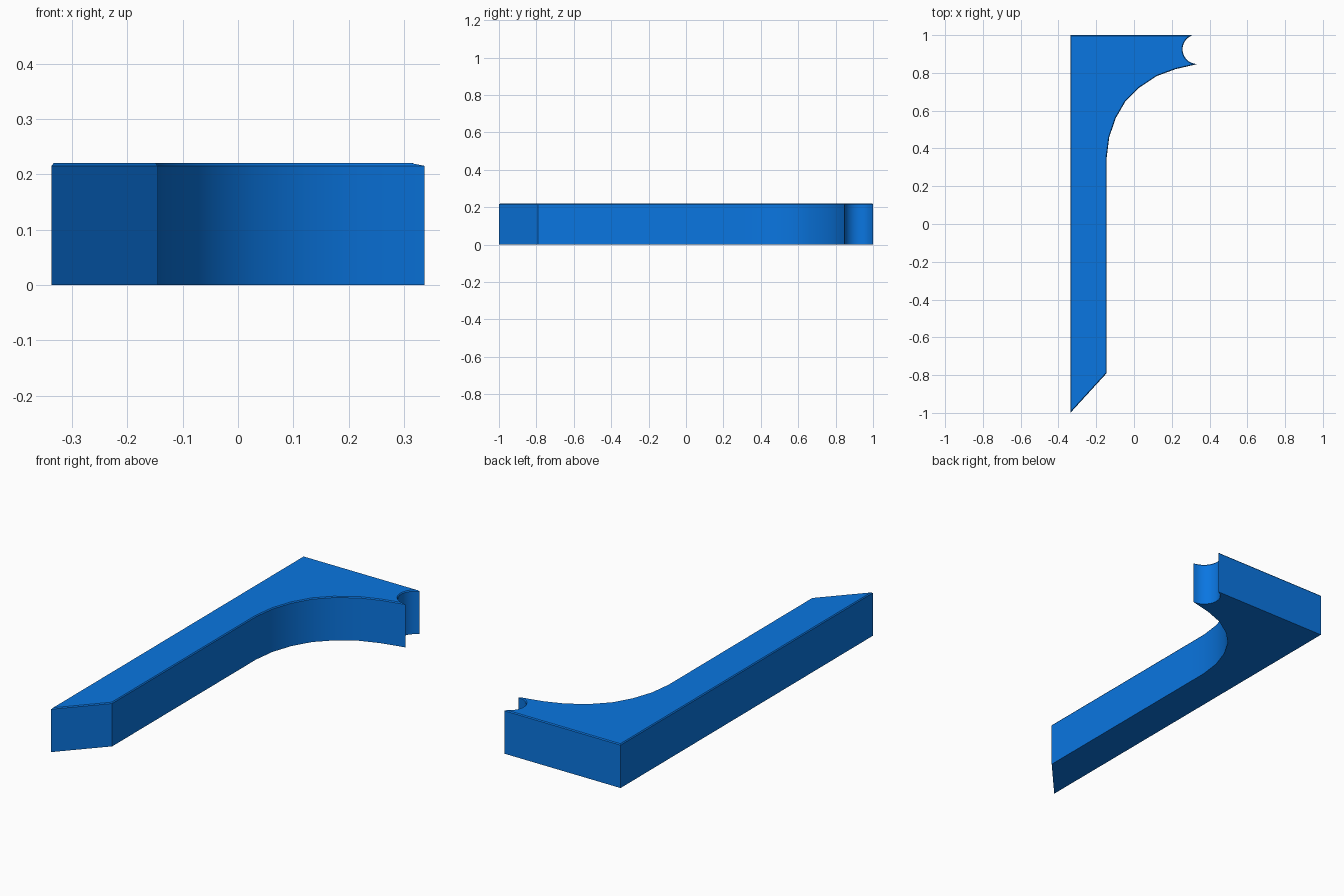
import bpy
import bmesh
import math

if "Cube" in bpy.data.objects:
    bpy.data.objects.remove(bpy.data.objects["Cube"])

HEIGHT = 0.22
CHAMFER = 0.005

# Outline of the bracket: mitred foot, straight leg, curved inner corner
outline = [(-0.337, -1.0), (-0.145, -0.79), (-0.145, 0.25), (-0.145, 0.35),
           (-0.131, 0.46), (-0.097, 0.56), (-0.045, 0.65), (0.025, 0.72),
           (0.12, 0.783), (0.22, 0.82), (0.337, 0.847)]

# Round notch at the end of the short arm
cx, cy, r, steps = 0.335, 0.925, 0.078, 14
start, end = math.radians(268), math.radians(106)
for i in range(1, steps + 1):
    a = start + (end - start) * i / steps
    outline.append((cx + r * math.cos(a), cy + r * math.sin(a)))
outline[-1] = (0.308, 1.0)
outline.append((-0.337, 1.0))

# Extrude the outline and add a fine chamfer around the top
bm = bmesh.new()
base = bm.faces.new([bm.verts.new((x, y, 0)) for x, y in outline])
result = bmesh.ops.extrude_face_region(bm, geom=[base], use_keep_orig=True)
top_verts = [v for v in result["geom"] if isinstance(v, bmesh.types.BMVert)]
bmesh.ops.translate(bm, verts=top_verts, vec=(0, 0, HEIGHT - CHAMFER))
bmesh.ops.recalc_face_normals(bm, faces=bm.faces)
top = next(f for f in result["geom"] if isinstance(f, bmesh.types.BMFace))
bmesh.ops.inset_region(bm, faces=[top], thickness=CHAMFER * 0.8, use_even_offset=True)
for v in top.verts:
    v.co.z = HEIGHT
bmesh.ops.recalc_face_normals(bm, faces=bm.faces)

mesh = bpy.data.meshes.new("curved_bracket")
bm.to_mesh(mesh)
bm.free()
bracket = bpy.data.objects.new("curved_bracket", mesh)
bpy.context.collection.objects.link(bracket)

# Blue finish
blue = bpy.data.materials.new("blue")
blue.diffuse_color = (0.003, 0.18, 0.75, 1)
blue.use_nodes = True
blue.node_tree.nodes["Principled BSDF"].inputs["Base Color"].default_value = blue.diffuse_color
mesh.materials.append(blue)

# Smooth curves, sharp corners
bpy.context.view_layer.objects.active = bracket
bracket.select_set(True)
bpy.ops.object.shade_smooth_by_angle(angle=math.radians(30))
